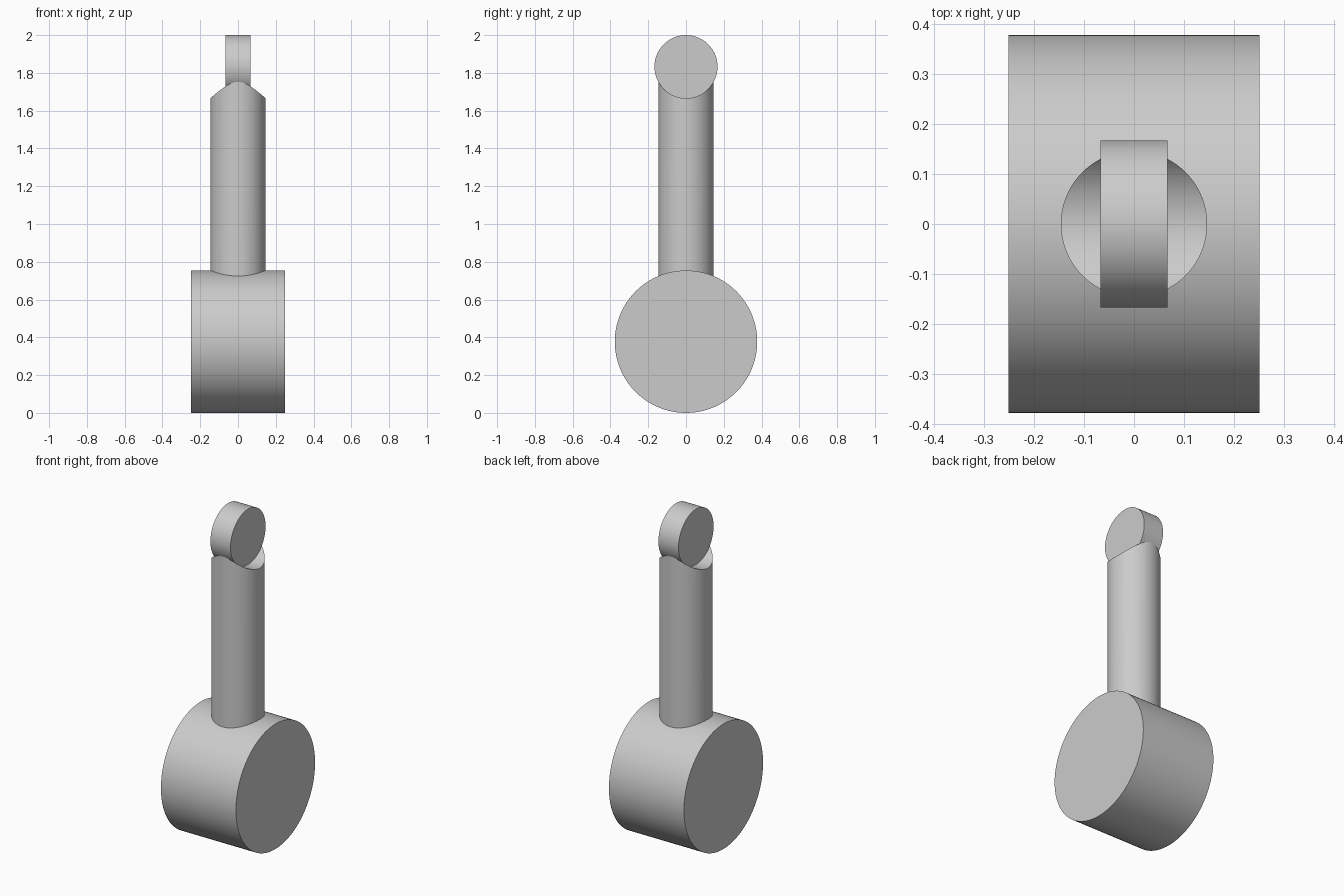
import bpy
import math

cube = bpy.data.objects.get("Cube")
if cube:
    bpy.data.objects.remove(cube, do_unlink=True)

grey = bpy.data.materials.new("light_grey")
grey.use_nodes = True
colour = (0.6, 0.6, 0.6, 1)
grey.diffuse_color = colour
grey.node_tree.nodes["Principled BSDF"].inputs["Base Color"].default_value = colour

DRUM_RADIUS = 0.377
HEAD_RADIUS = 0.167
HEAD_Z = 2 - HEAD_RADIUS


def cylinder(name, radius, length, z, across=False):
    """Cylinder centred on the z axis, lying along x when across is set."""
    bpy.ops.mesh.primitive_cylinder_add(
        vertices=128, radius=radius, depth=length, location=(0, 0, z),
        rotation=(0, math.pi / 2 if across else 0, 0))
    obj = bpy.context.object
    obj.name = name
    obj.data.materials.append(grey)
    return obj


def smooth(obj):
    bpy.ops.object.select_all(action="DESELECT")
    obj.select_set(True)
    bpy.context.view_layer.objects.active = obj
    bpy.ops.object.shade_smooth_by_angle(angle=math.radians(30))


# Large drum at the bottom and small disc at the top
drum = cylinder("base_drum", DRUM_RADIUS, 0.5, DRUM_RADIUS, across=True)
head = cylinder("top_disc", HEAD_RADIUS, 0.134, HEAD_Z, across=True)

# Upright rod, sunk into the drum, with a saddle that cradles the disc
bottom = 0.6
rod = cylinder("connecting_rod", 0.146, HEAD_Z - bottom, (HEAD_Z + bottom) / 2)
cutter = cylinder("saddle_cutter", HEAD_RADIUS, 0.6, HEAD_Z, across=True)
cutter.hide_render = True
cut = rod.modifiers.new("saddle", "BOOLEAN")
cut.operation = "DIFFERENCE"
cut.solver = "EXACT"
cut.object = cutter
bpy.context.view_layer.objects.active = rod
bpy.ops.object.modifier_apply(modifier=cut.name)
bpy.data.objects.remove(cutter, do_unlink=True)

for part in (drum, head, rod):
    smooth(part)
